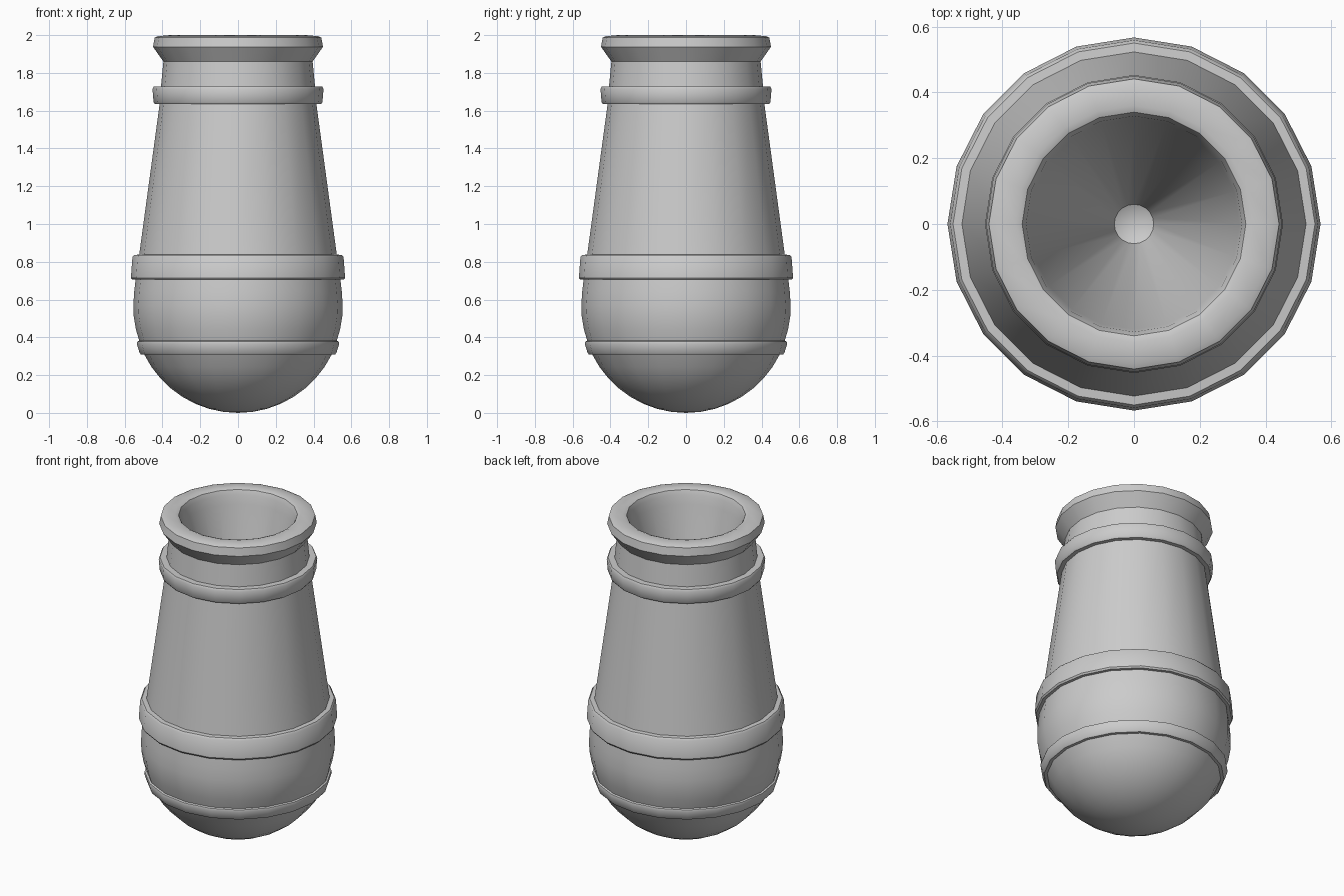
import bpy, bmesh, math

if "Cube" in bpy.data.objects:
    bpy.data.objects.remove(bpy.data.objects["Cube"])

SIDES = 20


def lathe(name, profile, angle=38):
    """Revolve (radius, z) points, listed bottom outside to inside, around z."""
    bm = bmesh.new()
    rings = []
    for r, z in profile:
        if r == 0:
            rings.append([bm.verts.new((0, 0, z))] * SIDES)
        else:
            rings.append([bm.verts.new((r * math.cos(math.tau * i / SIDES),
                                        r * math.sin(math.tau * i / SIDES), z))
                          for i in range(SIDES)])
    for a, b in zip(rings, rings[1:]):
        for i in range(SIDES):
            j = (i + 1) % SIDES
            bm.faces.new(list(dict.fromkeys((a[i], a[j], b[j], b[i]))))
    bmesh.ops.recalc_face_normals(bm, faces=bm.faces)
    mesh = bpy.data.meshes.new(name)
    bm.to_mesh(mesh)
    bm.free()
    obj = bpy.data.objects.new(name, mesh)
    bpy.context.collection.objects.link(obj)
    bpy.ops.object.select_all(action='DESELECT')
    obj.select_set(True)
    bpy.context.view_layer.objects.active = obj
    bpy.ops.object.shade_smooth_by_angle(angle=math.radians(angle))
    return obj


def dome(a):
    """Point on the round breech, a degrees up from its lowest point."""
    t = math.radians(a)
    return (0.553 * math.sin(t), 0.553 - 0.553 * math.cos(t))


# Round breech up to the first band
profile = [(0, 0)] + [dome(a) for a in (8, 16, 24, 32, 40, 48, 56, 64)]
# Lower band
profile += [(0.497, 0.31), (0.515, 0.31), (0.521, 0.318), (0.536, 0.365),
            (0.533, 0.378), (0.523, 0.382)]
# Belly
profile += [(0.54, 0.44), (0.552, 0.51), (0.554, 0.57), (0.55, 0.64), (0.542, 0.705)]
# Wide middle band
profile += [(0.56, 0.705), (0.567, 0.715), (0.559, 0.825), (0.55, 0.836), (0.523, 0.838)]
# Tapered barrel and upper band
profile += [(0.415, 1.635), (0.44, 1.635), (0.447, 1.645), (0.453, 1.715),
            (0.446, 1.727), (0.408, 1.727)]
# Neck, flared muzzle and rim
profile += [(0.395, 1.86), (0.45, 1.938), (0.441, 1.987), (0.425, 1.994), (0.36, 2.0)]
# Conical bore
profile += [(0.34, 1.992), (0.328, 1.965), (0.32, 1.91), (0.06, 1.0), (0, 0.97)]

lathe("barrel", profile)
